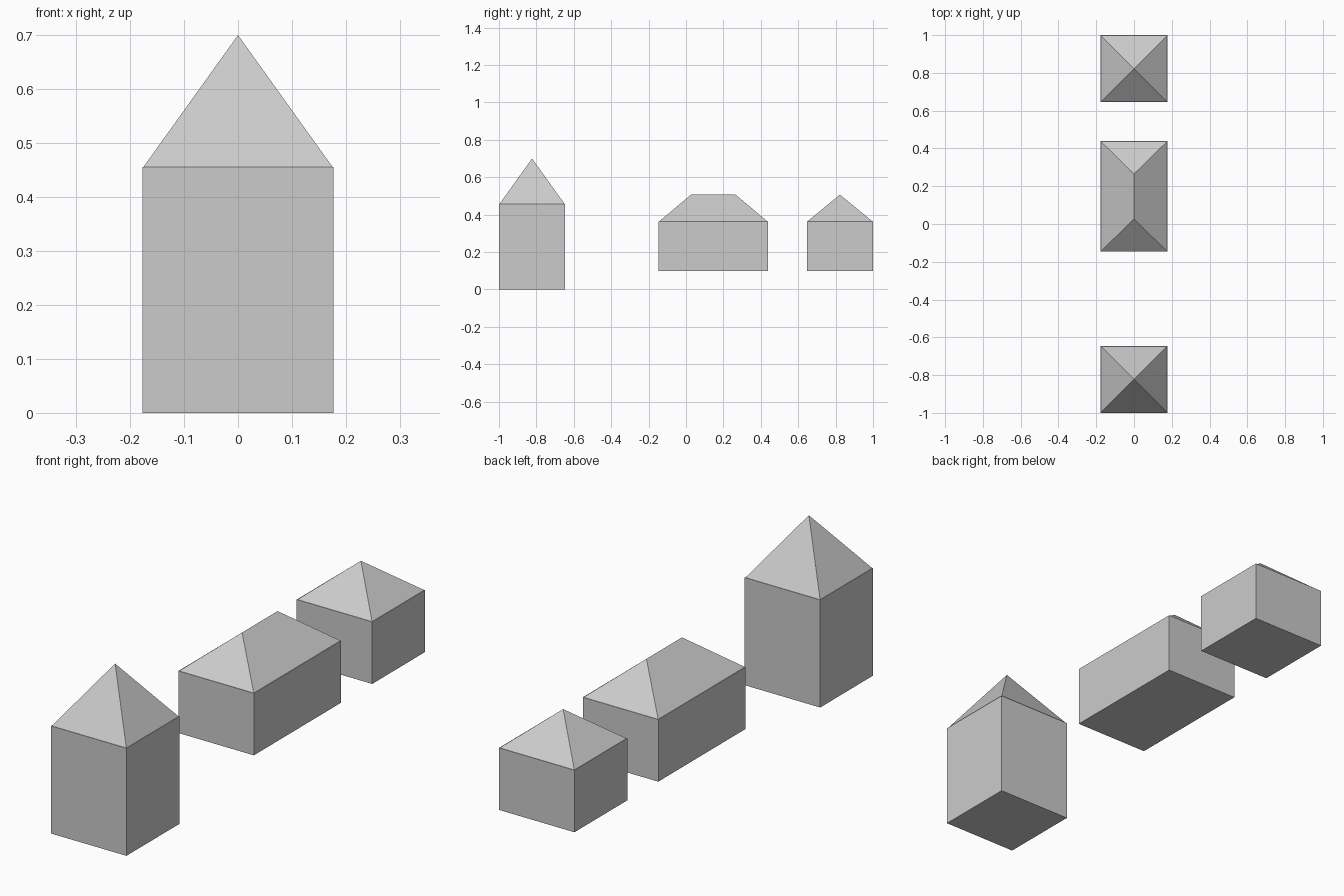
import bpy, bmesh

if "Cube" in bpy.data.objects:
    bpy.data.objects.remove(bpy.data.objects["Cube"])

W = 0.177        # half width shared by all three buildings
INSET = 0.002    # tiny step between wall top and roof edge


def make_object(name, bm):
    bmesh.ops.recalc_face_normals(bm, faces=bm.faces[:])
    mesh = bpy.data.meshes.new(name)
    bm.to_mesh(mesh)
    bm.free()
    bpy.context.collection.objects.link(bpy.data.objects.new(name, mesh))


def walls(name, y, half_len, z0, z1):
    bm = bmesh.new()
    bmesh.ops.create_cube(bm, size=2)
    for v in bm.verts:
        v.co = (v.co.x * W, y + v.co.y * half_len, z0 if v.co.z < 0 else z1)
    make_object(name, bm)


def hip_roof(name, y, half_len, ridge, z0, z1):
    # ridge = half length of the ridge line; 0 gives a pyramid
    bm = bmesh.new()
    w, l = W - INSET, half_len - INSET
    base = [bm.verts.new((sx * w, y + sy * l, z0))
            for sx, sy in ((-1, -1), (1, -1), (1, 1), (-1, 1))]
    front = bm.verts.new((0, y - ridge, z1))
    back = bm.verts.new((0, y + ridge, z1)) if ridge else front
    side = (front, back) if ridge else (front,)
    bm.faces.new((base[0], base[1], front))
    bm.faces.new((base[2], base[3], back))
    bm.faces.new((base[1], base[2]) + side[::-1])
    bm.faces.new((base[3], base[0]) + side)
    make_object(name, bm)


# name, centre y, half length, ridge half length, bottom, eaves, top
for name, y, half_len, ridge, z0, z1, z2 in (
        ("tower", -0.823, W, 0, 0.0, 0.456, 0.70),
        ("hall", 0.146, 0.2925, 0.119, 0.10, 0.363, 0.507),
        ("hut", 0.823, W, 0, 0.10, 0.363, 0.507)):
    walls(name + "_walls", y, half_len, z0, z1)
    hip_roof(name + "_roof", y, half_len, ridge, z1, z2)
